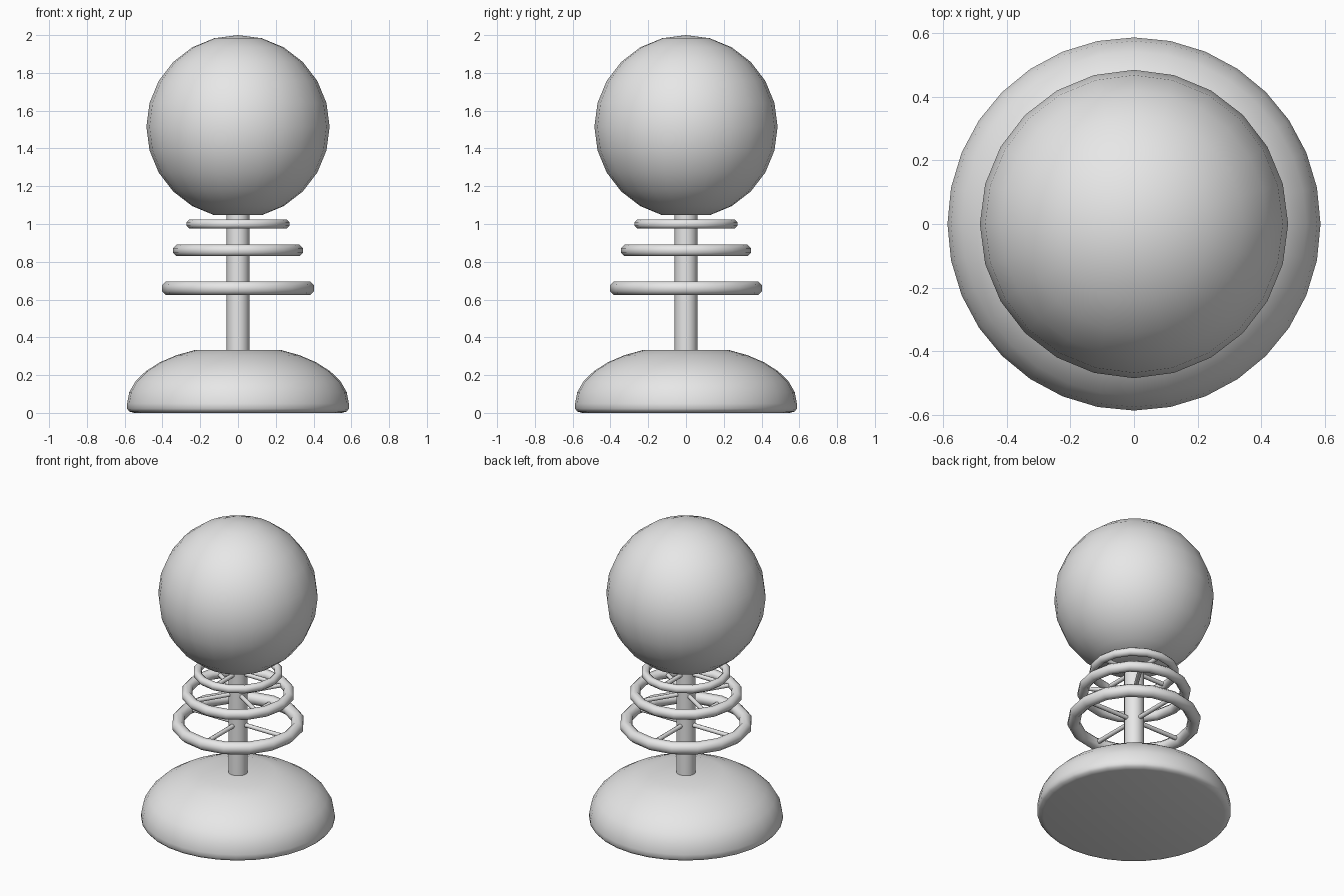
import bpy, bmesh, math
from mathutils import Matrix

cube = bpy.data.objects.get("Cube")
if cube:
    bpy.data.objects.remove(cube, do_unlink=True)

grey = bpy.data.materials.new("light grey")
grey.use_nodes = True
grey.diffuse_color = (0.8, 0.8, 0.8, 1)
grey.node_tree.nodes["Principled BSDF"].inputs["Base Color"].default_value = (0.8, 0.8, 0.8, 1)


def finish(name, bm, angle=40):
    bmesh.ops.recalc_face_normals(bm, faces=bm.faces)
    mesh = bpy.data.meshes.new(name)
    bm.to_mesh(mesh)
    bm.free()
    mesh.materials.append(grey)
    obj = bpy.data.objects.new(name, mesh)
    bpy.context.collection.objects.link(obj)
    bpy.ops.object.select_all(action='DESELECT')
    obj.select_set(True)
    bpy.context.view_layer.objects.active = obj
    bpy.ops.object.shade_smooth_by_angle(angle=math.radians(angle))
    return obj


def lathe(name, profile, sides, closed=False, angle=40):
    """Turn (radius, height) points around z; a radius of 0 makes a pole."""
    bm = bmesh.new()
    rings = []
    for r, z in profile:
        count = sides if r > 0 else 1
        rings.append([bm.verts.new((r * math.cos(math.tau * i / sides),
                                    r * math.sin(math.tau * i / sides), z))
                      for i in range(count)])
    pairs = list(zip(rings, rings[1:]))
    if closed:
        pairs.append((rings[-1], rings[0]))
    for a, b in pairs:
        for i in range(sides):
            j = (i + 1) % sides
            quad = [a[i % len(a)], a[j % len(a)], b[j % len(b)], b[i % len(b)]]
            bm.faces.new(list(dict.fromkeys(quad)))
    return finish(name, bm, angle)


def arc(rx, rz, z, start, end, steps):
    angles = [math.radians(start + (end - start) * i / steps) for i in range(steps + 1)]
    return [(rx * math.cos(a), z + rz * math.sin(a)) for a in angles]


# Domed foot with a flat underside and a flat top
dome = arc(0.587, 0.307, 0.05, 0, 67.5, 6)
lathe("base", [(0, 0), (0.55, 0), (0.575, 0.007), (0.587, 0.022)] + dome + [(0, dome[-1][1])], 32, angle=50)

# Central column
lathe("column", [(0, 0.3), (0.06, 0.3), (0.06, 1.06), (0, 1.06)], 16)

# Ball, flattened at its lowest ring
ball = arc(0.485, 0.485, 1.515, -75, 75, 10)
lathe("ball", [(0, ball[0][1])] + ball + [(0, 2.0)], 24)

# Three hoops, each held by four thin spokes
for label, z, outer, tube, turn in (("lower", 0.66, 0.403, 0.039, 0),
                                    ("middle", 0.86, 0.343, 0.033, 58),
                                    ("upper", 1.0, 0.272, 0.026, 0)):
    section = []
    for i in range(8):
        a = math.tau * (i + 0.5) / 8
        section.append((outer - tube * 0.92 + tube * math.cos(a), z + tube * math.sin(a)))
    lathe(label + "_hoop", section, 16, closed=True, angle=60)

    bm = bmesh.new()
    length = outer - tube
    for k in range(4):
        place = (Matrix.Translation((0, 0, z)) @ Matrix.Rotation(math.radians(turn + 90 * k), 4, 'Z')
                 @ Matrix.Translation((length / 2, 0, 0)) @ Matrix.Rotation(math.pi / 2, 4, 'Y'))
        bmesh.ops.create_cone(bm, cap_ends=True, segments=8, radius1=0.014, radius2=0.014,
                              depth=length, matrix=place)
    finish(label + "_spokes", bm, 60)
